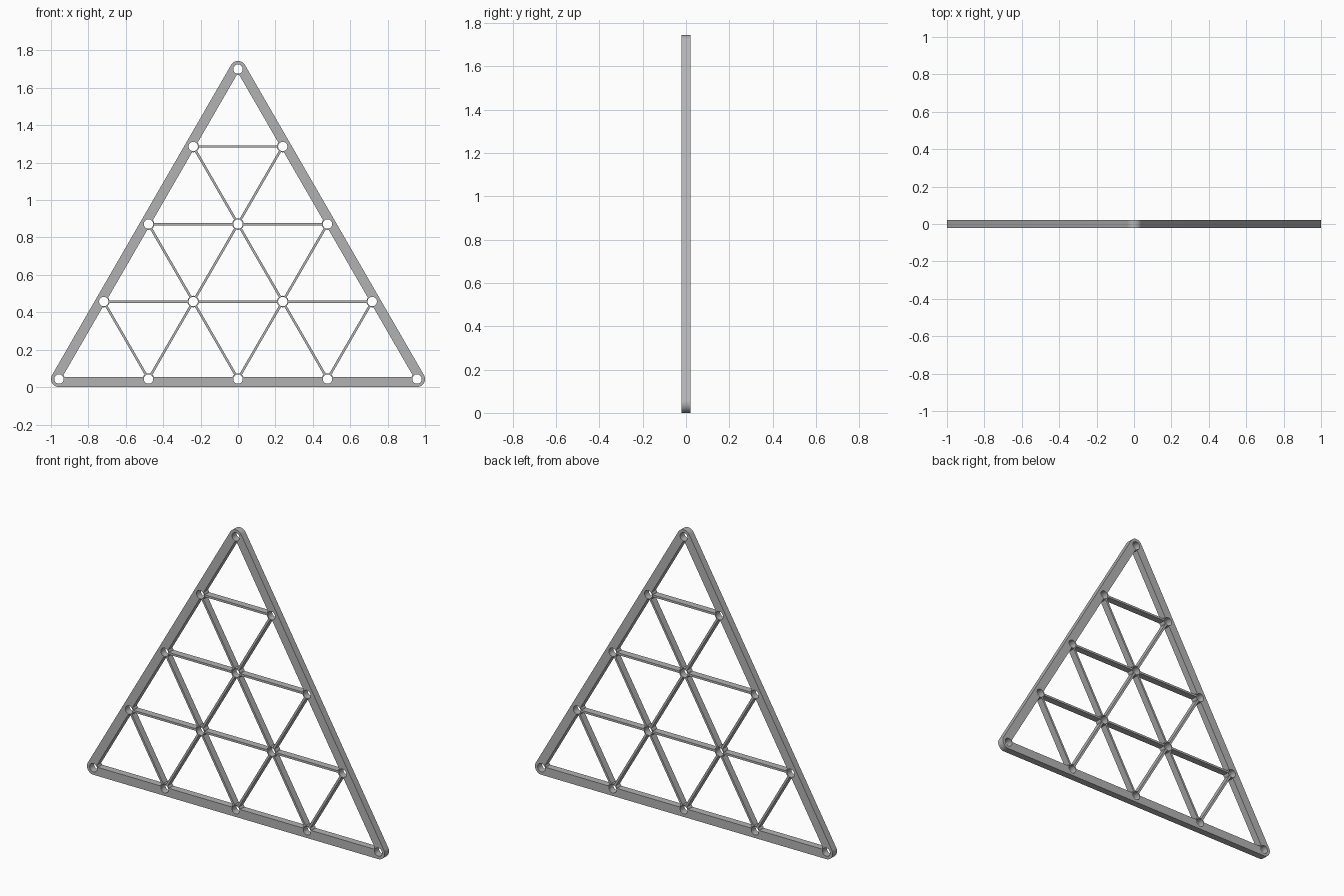
import bpy, bmesh, math
from mathutils import Vector, Matrix

cube = bpy.data.objects.get("Cube")
if cube:
    bpy.data.objects.remove(cube, do_unlink=True)

ROWS = 4
PITCH = 0.4785                      # distance between neighbouring joints
STEP = PITCH * math.sqrt(3) / 2     # height of one row
RIM = 0.043                         # rim outside the joint centres
LIP = 0.01                          # rim inside the joint centres
DEPTH = 0.042
WEB = 0.013
HOLE_R, BOSS_R = 0.025, 0.031
CENTRE_Z = RIM + ROWS * STEP / 3

grey = bpy.data.materials.new("plain_grey")
grey.use_nodes = True
colour = (0.45, 0.45, 0.45, 1)
grey.diffuse_color = colour
grey.node_tree.nodes["Principled BSDF"].inputs["Base Color"].default_value = colour


def add_prism(bm, outline, depth):
    """Extrude an outline of (x, z) points evenly about y = 0."""
    face = bm.faces.new([bm.verts.new((x, -depth / 2, z)) for x, z in outline])
    moved = bmesh.ops.extrude_face_region(bm, geom=[face])["geom"]
    verts = [v for v in moved if isinstance(v, bmesh.types.BMVert)]
    bmesh.ops.translate(bm, verts=verts, vec=(0, depth, 0))


def prism_object(name, outlines, depth):
    bm = bmesh.new()
    for outline in outlines:
        add_prism(bm, outline, depth)
    bmesh.ops.recalc_face_normals(bm, faces=bm.faces)
    mesh = bpy.data.meshes.new(name)
    bm.to_mesh(mesh)
    bm.free()
    mesh.materials.append(grey)
    obj = bpy.data.objects.new(name, mesh)
    bpy.context.collection.objects.link(obj)
    return obj


def arc(x, z, r, start, end, n):
    angles = [start + (end - start) * i / n for i in range(n + 1)]
    return [(x + r * math.cos(a), z + r * math.sin(a)) for a in angles]


def circle(x, z, r, n=32):
    return arc(x, z, r, 0, math.tau, n)[:-1]


def combine(target, other, operation):
    mod = target.modifiers.new(operation.title(), 'BOOLEAN')
    mod.operation = operation
    mod.object = other
    mod.solver = 'EXACT'
    mod.use_self = True
    bpy.context.view_layer.objects.active = target
    bpy.ops.object.modifier_apply(modifier=mod.name)
    bpy.data.objects.remove(other, do_unlink=True)


# Outer frame: rounded triangle with a triangular opening
corner_r = ROWS * PITCH / math.sqrt(3)
opening_r = corner_r - 2 * LIP
outer, opening = [], []
for k in range(3):
    a = math.pi / 2 + k * math.tau / 3
    x, z = math.cos(a), math.sin(a)
    outer += arc(x * corner_r, CENTRE_Z + z * corner_r, RIM,
                 a - math.pi / 3, a + math.pi / 3, 12)
    opening.append((x * opening_r, CENTRE_Z + z * opening_r))
lattice = prism_object("lattice_frame", [outer], DEPTH)
combine(lattice, prism_object("opening_cutter", [opening], DEPTH * 3), 'DIFFERENCE')

# Thin webs: three rows, turned into three directions
webs = []
for turn in range(3):
    rotation = Matrix.Rotation(turn * math.tau / 3, 2)
    for row in range(1, ROWS):
        half = (ROWS - row) * PITCH / 2
        z = RIM + row * STEP - CENTRE_Z
        box = [(-half, z - WEB / 2), (half, z - WEB / 2),
               (half, z + WEB / 2), (-half, z + WEB / 2)]
        webs.append([tuple(rotation @ Vector(p) + Vector((0, CENTRE_Z))) for p in box])
for web in webs:
    combine(lattice, prism_object("web", [web], DEPTH), 'UNION')

# Round joints with through holes
joints = [((i - (ROWS - row) / 2) * PITCH, RIM + row * STEP)
          for row in range(ROWS + 1) for i in range(ROWS - row + 1)]
combine(lattice, prism_object("bosses", [circle(x, z, BOSS_R) for x, z in joints], DEPTH), 'UNION')
combine(lattice, prism_object("hole_cutter", [circle(x, z, HOLE_R) for x, z in joints], DEPTH * 3),
        'DIFFERENCE')

# Smooth the round walls, keep the rims sharp
bpy.ops.object.select_all(action='DESELECT')
lattice.select_set(True)
bpy.context.view_layer.objects.active = lattice
bpy.ops.object.shade_smooth_by_angle(angle=math.radians(30))
